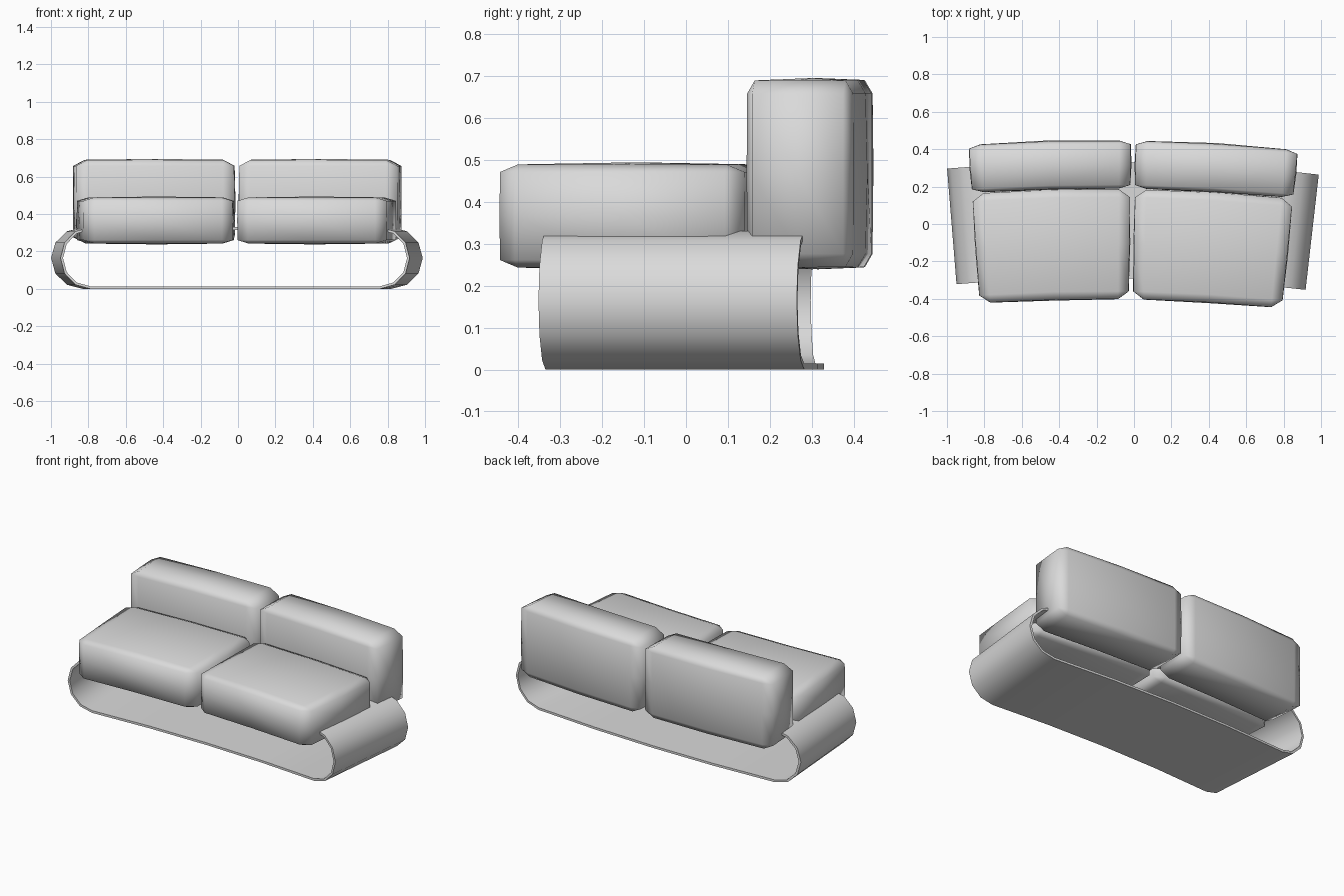
import bpy
import bmesh
from math import sin, cos, pi
from mathutils import Vector

if "Cube" in bpy.data.objects:
    bpy.data.objects.remove(bpy.data.objects["Cube"], do_unlink=True)

# Single grey finish
grey = bpy.data.materials.new("plain grey")
grey.use_nodes = True
colour = (0.7, 0.7, 0.7, 1)
grey.diffuse_color = colour
grey.node_tree.nodes["Principled BSDF"].inputs["Base Color"].default_value = colour

RADIUS = 9.9  # plan curvature of the whole sofa


def bend(p):
    """Wrap straight sofa coordinates around a large vertical arc."""
    t = (p.x + 0.16) / RADIUS
    r = RADIUS + p.y
    return Vector((r * sin(t) - 0.17, r * cos(t) - RADIUS + 0.02, p.z))


def finish(bm, name, angle):
    for v in bm.verts:
        v.co = bend(v.co)
    bmesh.ops.recalc_face_normals(bm, faces=bm.faces)
    mesh = bpy.data.meshes.new(name)
    bm.to_mesh(mesh)
    bm.free()
    mesh.materials.append(grey)
    obj = bpy.data.objects.new(name, mesh)
    bpy.context.collection.objects.link(obj)
    bpy.ops.object.select_all(action="DESELECT")
    obj.select_set(True)
    bpy.context.view_layer.objects.active = obj
    bpy.ops.object.shade_smooth_by_angle(angle=angle)


def cushion(name, low, high):
    """Chamfered box, slightly puffed in the middle of each side."""
    low, high = Vector(low), Vector(high)
    size, mid = high - low, (low + high) / 2
    bm = bmesh.new()
    bmesh.ops.create_cube(bm, size=1)
    bmesh.ops.bevel(bm, geom=bm.edges[:], offset=0.07, segments=1,
                    affect="EDGES")
    for axis in range(3):
        normal = [0, 0, 0]
        normal[axis] = 1
        bmesh.ops.bisect_plane(bm, geom=bm.verts[:] + bm.edges[:] + bm.faces[:],
                               plane_co=(0, 0, 0), plane_no=normal)
    for v in bm.verts:
        c = v.co.copy()
        for i in range(3):
            a, b = c[(i + 1) % 3], c[(i + 2) % 3]
            puff = 0.006 * 2 * c[i] * (1 - 4 * a * a) * (1 - 4 * b * b)
            v.co[i] = mid[i] + c[i] * size[i] + puff
    finish(bm, name, pi)


# Seat and back cushions, one pair per side
for side, x0, x1 in (("left", 0.014, 0.843), ("right", -0.843, -0.014)):
    cushion(side + "_seat_cushion", (x0, -0.42, 0.244), (x1, 0.165, 0.488))
    cushion(side + "_back_cushion", (x0, 0.172, 0.245), (x1, 0.425, 0.689))


# Flattened loop of sheet that forms the base, arms and platform
def loop_profile(radius, centre=0.8, height=0.165):
    points = []
    for s in (1, -1):
        for i in range(7):
            a = pi * i / 6
            points.append((s * (centre + radius * sin(a)),
                           height - s * radius * cos(a)))
        points += [(s * x, height + s * radius) for x in (0.4, 0, -0.4)]
    return points


bm = bmesh.new()
rings = []
for radius, y in ((0.165, -0.31), (0.165, 0.31), (0.151, 0.31), (0.151, -0.31)):
    rings.append([bm.verts.new((x, y, z)) for x, z in loop_profile(radius)])
for k in range(4):
    a, b = rings[k], rings[(k + 1) % 4]
    for i in range(len(a)):
        j = (i + 1) % len(a)
        bm.faces.new((a[i], a[j], b[j], b[i]))
finish(bm, "base_loop", 0.7)
